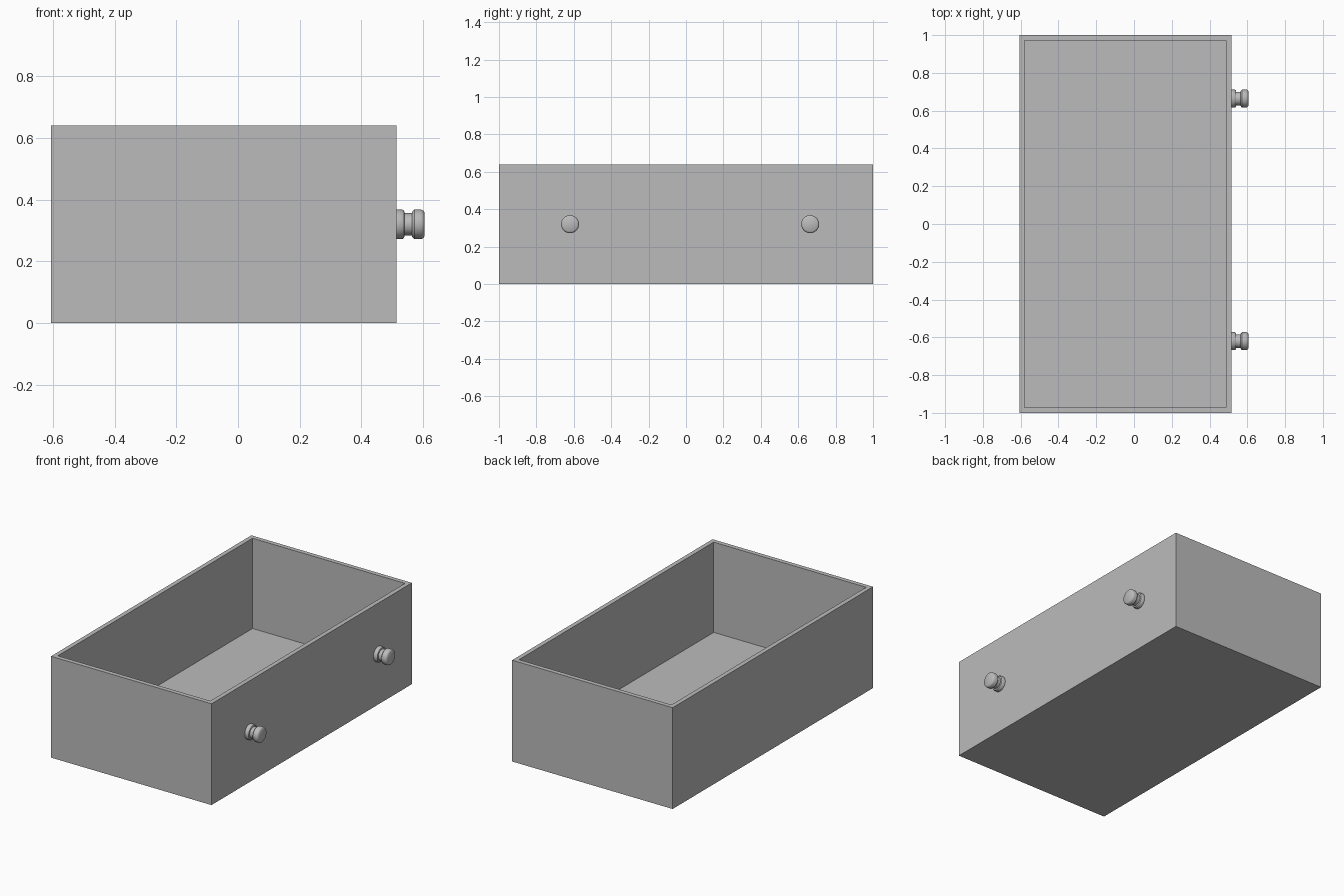
import bpy
import bmesh
import math
from mathutils import Matrix, Vector

cube = bpy.data.objects.get("Cube")
if cube:
    bpy.data.objects.remove(cube, do_unlink=True)

# Single plain grey
GREY = (0.5, 0.5, 0.5, 1)
grey = bpy.data.materials.new("plain_grey")
grey.use_nodes = True
grey.diffuse_color = GREY
grey.node_tree.nodes["Principled BSDF"].inputs["Base Color"].default_value = GREY

X0, X1, HEIGHT = -0.607, 0.515, 0.64
WALL, FLOOR = 0.04, 0.07


def add_object(name, bm):
    bmesh.ops.recalc_face_normals(bm, faces=bm.faces)
    mesh = bpy.data.meshes.new(name)
    bm.to_mesh(mesh)
    bm.free()
    mesh.materials.append(grey)
    obj = bpy.data.objects.new(name, mesh)
    bpy.context.collection.objects.link(obj)
    return obj


# Open box: inset the top face and sink it to the floor
bm = bmesh.new()
size = Vector((X1 - X0, 2, HEIGHT))
centre = Vector(((X0 + X1) / 2, 0, HEIGHT / 2))
bmesh.ops.create_cube(bm, matrix=Matrix.Translation(centre) @ Matrix.Diagonal(size).to_4x4())
top = max(bm.faces, key=lambda f: f.calc_center_median().z)
bmesh.ops.inset_region(bm, faces=[top], thickness=WALL)
sunk = bmesh.ops.extrude_face_region(bm, geom=[top])["geom"]
verts = [g for g in sunk if isinstance(g, bmesh.types.BMVert)]
bmesh.ops.translate(bm, verts=verts, vec=(0, 0, FLOOR - HEIGHT))
if top.is_valid:
    bmesh.ops.delete(bm, geom=[top], context='FACES_ONLY')
add_object("drawer_box", bm)

# Turned knobs: (distance from the side, radius)
PROFILE = [(0, 0), (0, 0.048), (0.018, 0.048), (0.024, 0.044), (0.026, 0.036),
           (0.049, 0.036), (0.051, 0.042), (0.057, 0.048), (0.079, 0.048),
           (0.086, 0.045), (0.09, 0.039), (0.09, 0)]


def add_knob(name, y):
    bm = bmesh.new()
    points = [bm.verts.new((d, 0, r)) for d, r in PROFILE]
    edges = [bm.edges.new(pair) for pair in zip(points, points[1:])]
    bmesh.ops.spin(bm, geom=points + edges, cent=(0, 0, 0), axis=(1, 0, 0),
                   angle=math.tau, steps=32)
    bmesh.ops.remove_doubles(bm, verts=bm.verts, dist=0.0001)
    knob = add_object(name, bm)
    knob.location = (X1, y, HEIGHT / 2)
    bpy.ops.object.select_all(action='DESELECT')
    knob.select_set(True)
    bpy.context.view_layer.objects.active = knob
    bpy.ops.object.shade_smooth_by_angle(angle=math.radians(35))


add_knob("front_knob", -0.62)
add_knob("back_knob", 0.664)
